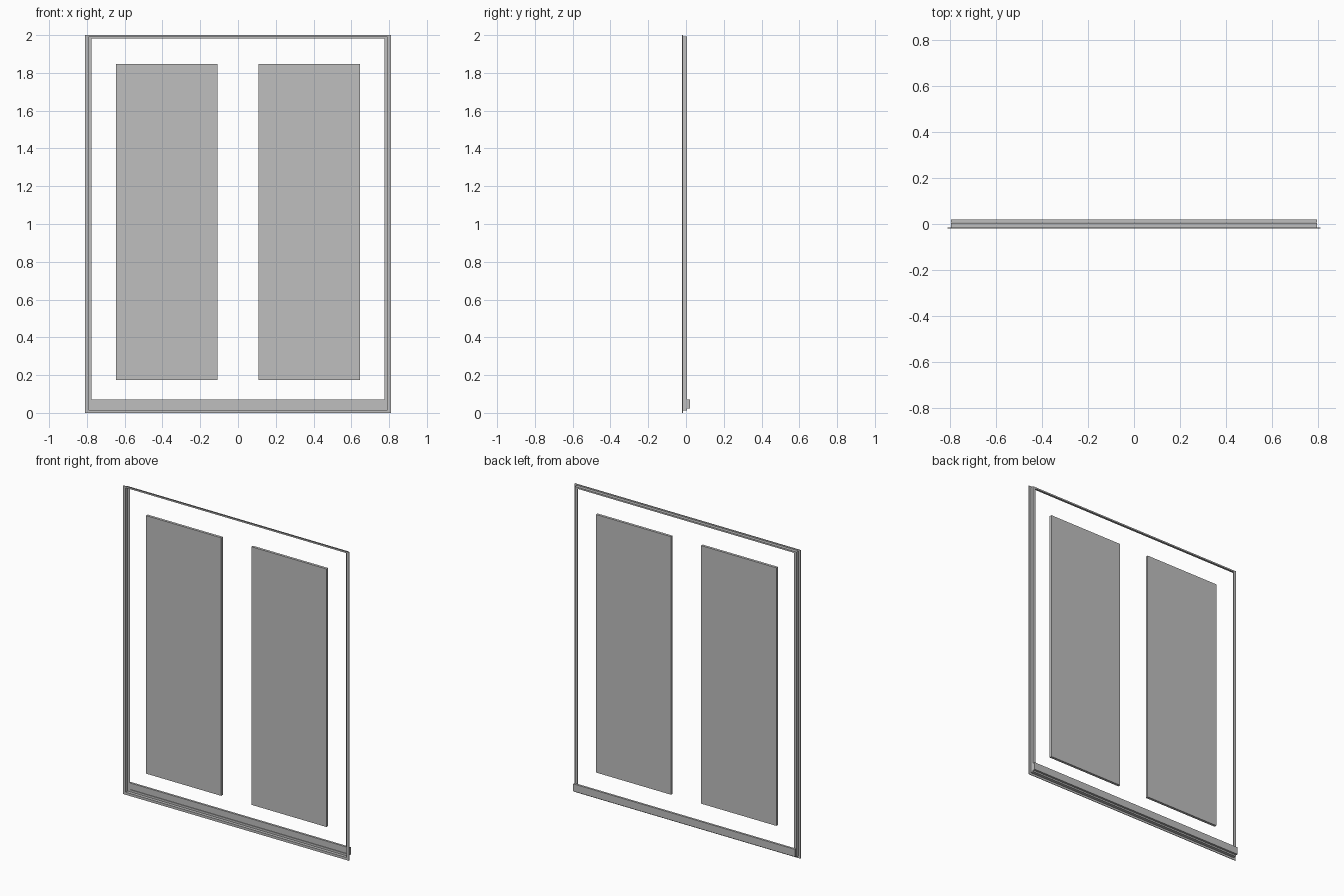
import bpy

if "Cube" in bpy.data.objects:
    bpy.data.objects.remove(bpy.data.objects["Cube"], do_unlink=True)

# One grey for everything
grey = bpy.data.materials.new("plain_grey")
grey.use_nodes = True
colour = (0.52, 0.52, 0.52, 1)
grey.diffuse_color = colour
grey.node_tree.nodes["Principled BSDF"].inputs["Base Color"].default_value = colour


def mesh_object(name, verts, faces):
    mesh = bpy.data.meshes.new(name)
    mesh.from_pydata(verts, [], faces)
    mesh.materials.append(grey)
    obj = bpy.data.objects.new(name, mesh)
    bpy.context.collection.objects.link(obj)
    return obj


def box(name, x, y, z):
    verts = [(a, b, c) for a in x for b in y for c in z]
    faces = [(0, 1, 3, 2), (4, 6, 7, 5), (0, 4, 5, 1),
             (2, 3, 7, 6), (0, 2, 6, 4), (1, 5, 7, 3)]
    return mesh_object(name, verts, faces)


# Stepped frame section: (share of the rail width from outside, depth)
front, back, sheet = -0.02, 0.004, 0.004
section = [(0, front), (0.55, front), (0.55, back - sheet), (1, back - sheet),
           (1, back), (0.45, back), (0.45, front + sheet), (0, front + sheet)]
half_width, height = 0.81, 2.0
side, top, bottom = 0.034, 0.018, 0.03

# Sweep the section around the four mitred corners
verts = []
for sx, upper in ((-1, False), (1, False), (1, True), (-1, True)):
    for t, y in section:
        z = height - t * top if upper else t * bottom
        verts.append((sx * (half_width - t * side), y, z))
n = len(section)
faces = []
for c in range(4):
    d = (c + 1) % 4
    for i in range(n):
        j = (i + 1) % n
        faces.append((c * n + i, c * n + j, d * n + j, d * n + i))
mesh_object("outer_frame", verts, faces)

# Sill strip on the back
box("sill_strip", (-0.795, 0.795), (0.006, 0.02), (0.022, 0.07))

# Pair of flat panels
for label, sx in (("left", 1), ("right", -1)):
    box(label + "_panel", sorted((sx * 0.108, sx * 0.647)), (-0.018, -0.001), (0.175, 1.848))
